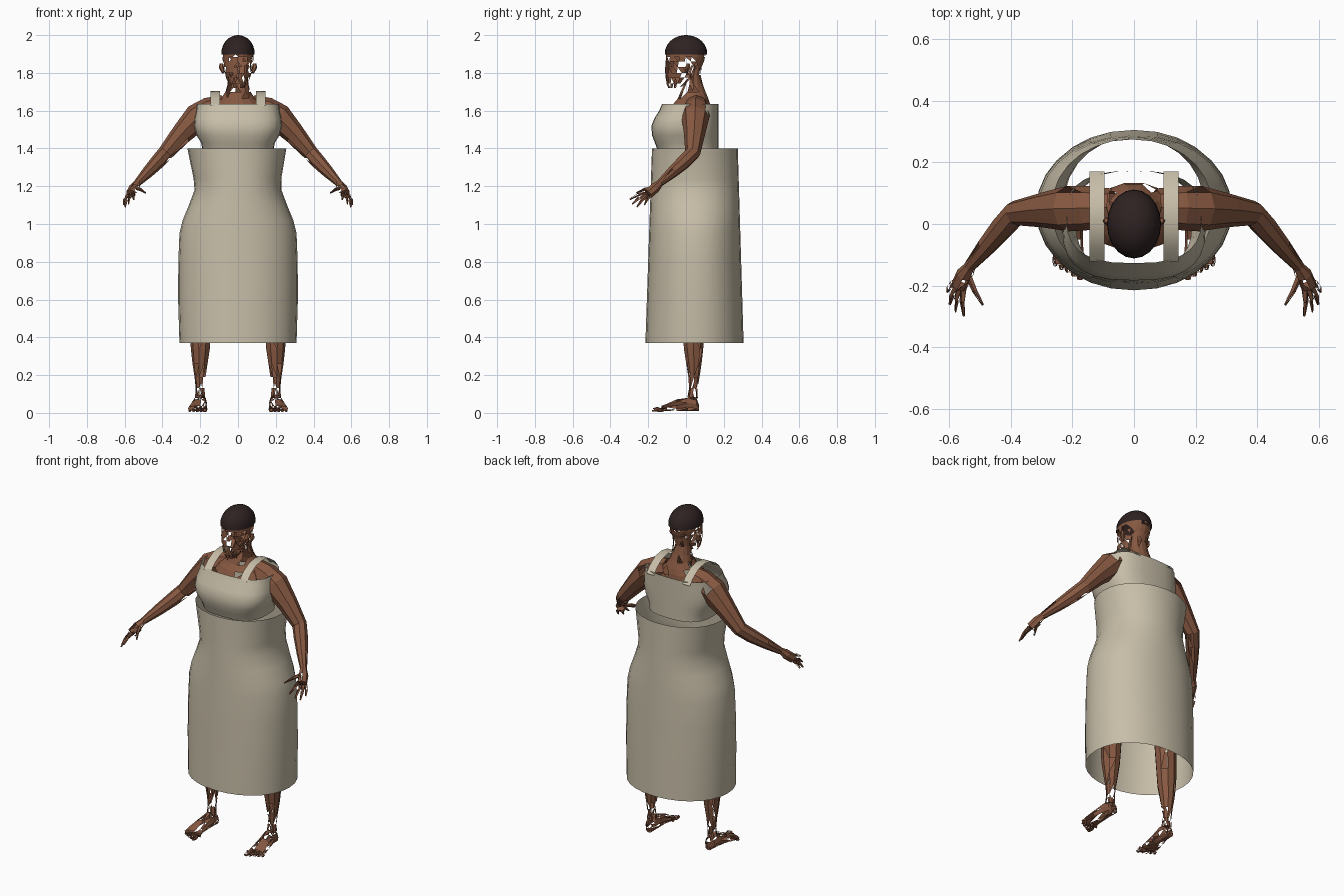
import bpy, bmesh, math, random
from mathutils import Vector

if "Cube" in bpy.data.objects:
    bpy.data.objects.remove(bpy.data.objects["Cube"])

random.seed(7)


def material(name, rgb):
    m = bpy.data.materials.new(name)
    m.diffuse_color = (*rgb, 1)
    m.use_nodes = True
    m.node_tree.nodes["Principled BSDF"].inputs["Base Color"].default_value = m.diffuse_color
    return m


CLOTH = material("beige cloth", (0.57, 0.51, 0.39))
SKIN = material("brown skin", (0.24, 0.098, 0.053))
HAIR = material("dark hair", (0.028, 0.016, 0.016))


def finish(name, bm, mat, mirror=False, smooth=30, holes=None):
    """Turn a bmesh into an object; holes(center) is the chance to drop a face."""
    bmesh.ops.recalc_face_normals(bm, faces=bm.faces)
    if holes:
        bmesh.ops.triangulate(bm, faces=bm.faces)
        gone = [f for f in bm.faces if random.random() < holes(f.calc_center_median())]
        bmesh.ops.delete(bm, geom=gone, context='FACES')
    me = bpy.data.meshes.new(name)
    bm.to_mesh(me)
    bm.free()
    me.materials.append(mat)
    ob = bpy.data.objects.new(name, me)
    bpy.context.collection.objects.link(ob)
    if mirror:
        ob.modifiers.new("mirror", 'MIRROR')
    if smooth:
        me.shade_smooth()
        me.set_sharp_from_angle(angle=math.radians(smooth))
    return ob


def skin_rings(bm, rings, cap=False):
    loops = [[bm.verts.new(p) for p in r] for r in rings]
    n = len(loops[0])
    for a, b in zip(loops, loops[1:]):
        for i in range(n):
            j = (i + 1) % n
            bm.faces.new((a[i], a[j], b[j], b[i]))
    if cap:
        bm.faces.new(loops[0])
        bm.faces.new(loops[-1])


def oval(z, rx, front, back, n, power=2.0, cx=0.0):
    """Horizontal ring reaching from y=front to y=back."""
    cy, ry, out = (front + back) / 2, (back - front) / 2, []
    for i in range(n):
        a = 2 * math.pi * i / n
        c, s = math.cos(a), math.sin(a)
        out.append(Vector((cx + rx * math.copysign(abs(c) ** (2 / power), c),
                           cy + ry * math.copysign(abs(s) ** (2 / power), s), z)))
    return out


def tube(bm, stations, n=8, cap=True):
    """Limb along stations of (point, radius)."""
    pts = [Vector(p) for p, r in stations]
    rings = []
    for i, (p, r) in enumerate(stations):
        d = (pts[min(i + 1, len(pts) - 1)] - pts[max(i - 1, 0)]).normalized()
        u = d.cross(Vector((0, 1, 0.01))).normalized()
        v = d.cross(u)
        rings.append([pts[i] + r * (math.cos(t) * u + math.sin(t) * v)
                      for t in (2 * math.pi * k / n for k in range(n))])
    skin_rings(bm, rings, cap)


# Skirt: open tube, waisted at z 1.2
bm = bmesh.new()
profile = [(0.37, .31, 0), (0.6, .317, 0), (0.8, .316, 0), (0.95, .31, 0), (1.02, .293, 0),
           (1.1, .26, 0), (1.18, .23, 0), (1.24, .232, -.003), (1.4, .262, -.006)]
skin_rings(bm, [oval(z, rx, -.215 + .034 * (z - .37), .305 - .03 * (z - .37), 28, 2.1, cx)
                for z, rx, cx in profile])
finish("skirt", bm, CLOTH)

# Bodice: open tube with a rounded bust
bm = bmesh.new()
profile = [(1.39, .188, -.15), (1.43, .195, -.165), (1.47, .22, -.18), (1.52, .233, -.183),
           (1.56, .23, -.167), (1.60, .222, -.142), (1.635, .218, -.127)]
skin_rings(bm, [oval(z, rx, fy, .172, 28, 2.7) for z, rx, fy in profile])
finish("bodice", bm, CLOTH)

# Shoulder straps: ribbons over the shoulders
bm = bmesh.new()
path = [(-.122, 1.625), (-.08, 1.665), (-.03, 1.693), (.03, 1.703), (.09, 1.69), (.14, 1.655), (.17, 1.62)]
rows = [[bm.verts.new((x, y, z)) for x in (.095, .145)] for y, z in path]
for a, b in zip(rows, rows[1:]):
    bm.faces.new((a[0], a[1], b[1], b[0]))
finish("shoulder_straps", bm, CLOTH, mirror=True)

# Hair: domed cap
bm = bmesh.new()
rings = []
for k in range(7):
    t = math.radians(-4 + 15 * k)
    c = max(math.cos(t), .02)
    rings.append(oval(1.905 + .095 * math.sin(t), .088 * c, -.112 * c, .112 * c, 20))
skin_rings(bm, rings)
bm.faces.new(bm.verts[:][-20:]) if bm.verts.ensure_lookup_table() is None else None
finish("hair_cap", bm, HAIR)

# Head: broken shell, mostly open around the cheeks
bm = bmesh.new()
profile = [(1.72, .03, -.095, -.03), (1.745, .05, -.105, .01), (1.775, .064, -.108, .045),
           (1.80, .072, -.11, .065), (1.83, .077, -.11, .082), (1.86, .08, -.108, .095),
           (1.885, .083, -.105, .101), (1.915, .083, -.105, .105)]
skin_rings(bm, [oval(z, rx, f, b, 20) for z, rx, f, b in profile])


def face_holes(c):
    if c.y > .04:
        return .08
    if -.04 < c.y and c.z < 1.875:
        return .7
    return .4 if c.z < 1.88 else .1


finish("head", bm, SKIN, smooth=0, holes=face_holes)

# Ears
bm = bmesh.new()
tube(bm, [((.078, .0, 1.80), .007), ((.088, .01, 1.83), .014), ((.088, .012, 1.85), .009)], 6)
finish("ears", bm, SKIN, mirror=True, smooth=0)

# Neck flaring into the upper chest
bm = bmesh.new()
profile = [(1.60, .15, -.09, .135), (1.635, .125, -.07, .13), (1.665, .09, -.045, .12),
           (1.70, .066, -.03, .105), (1.74, .055, -.01, .09), (1.79, .052, .0, .078), (1.84, .05, .02, .085)]
skin_rings(bm, [oval(z, rx, f, b, 14) for z, rx, f, b in profile])
finish("neck", bm, SKIN, smooth=0,
       holes=lambda c: .45 if c.y < .035 and c.z > 1.7 else .12)

# Arms from collar to wrist
bm = bmesh.new()
tube(bm, [((.07, .055, 1.625), .06), ((.15, .052, 1.60), .072), ((.215, .05, 1.565), .074),
          ((.30, .045, 1.475), .056), ((.385, .035, 1.375), .041), ((.425, -.01, 1.33), .039),
          ((.48, -.075, 1.272), .031), ((.535, -.14, 1.215), .019)], 8, cap=False)
finish("arms", bm, SKIN, mirror=True, smooth=0, holes=lambda c: .03)

# Hands: palm and fingers
bm = bmesh.new()
tube(bm, [((.53, -.135, 1.22), .018), ((.55, -.165, 1.19), .028), ((.567, -.2, 1.16), .027)], 7)
for base, tip in [((.535, -.17, 1.19), (.49, -.262, 1.165)), ((.553, -.205, 1.17), (.552, -.298, 1.13)),
                  ((.565, -.21, 1.16), (.58, -.285, 1.105)), ((.577, -.205, 1.15), (.597, -.26, 1.09)),
                  ((.585, -.19, 1.15), (.605, -.22, 1.10))]:
    a, b = Vector(base), Vector(tip)
    tube(bm, [(a, .011), (a.lerp(b, .5) + Vector((.004, 0, .006)), .009), (b, .004)], 5)
finish("hands", bm, SKIN, mirror=True, smooth=0, holes=lambda c: .28)

# Legs, running up under the skirt
bm = bmesh.new()
tube(bm, [((.19, .04, .58), .062), ((.196, .04, .42), .056), ((.198, .04, .34), .052), ((.2, .042, .26), .041),
          ((.2, .042, .19), .03), ((.2, .04, .13), .024), ((.2, .035, .08), .028)], 9, cap=False)
finish("legs", bm, SKIN, mirror=True, smooth=0,
       holes=lambda c: .5 if c.z < .16 else .08)

# Feet: wedge with separate toes
bm = bmesh.new()
rings = []
for y, cx, w, h in [(.07, .198, .02, .03), (.055, .198, .032, .075), (.01, .2, .036, .09),
                    (-.05, .208, .042, .065), (-.10, .213, .05, .042), (-.13, .215, .05, .03)]:
    rings.append([Vector((cx + w * math.cos(t), y, .008 + h * (.5 + .5 * math.sin(t))))
                  for t in (2 * math.pi * k / 10 for k in range(10))])
skin_rings(bm, rings, True)
for k in range(5):
    x, r = .175 + .02 * k, .015 - .0016 * k
    tube(bm, [((x, -.12, r + .004), r), ((x, -.15 + .006 * k, r + .004), r),
              ((x, -.18 + .011 * k, r), r * .6)], 6)
finish("feet", bm, SKIN, mirror=True, smooth=0, holes=lambda c: .3)
